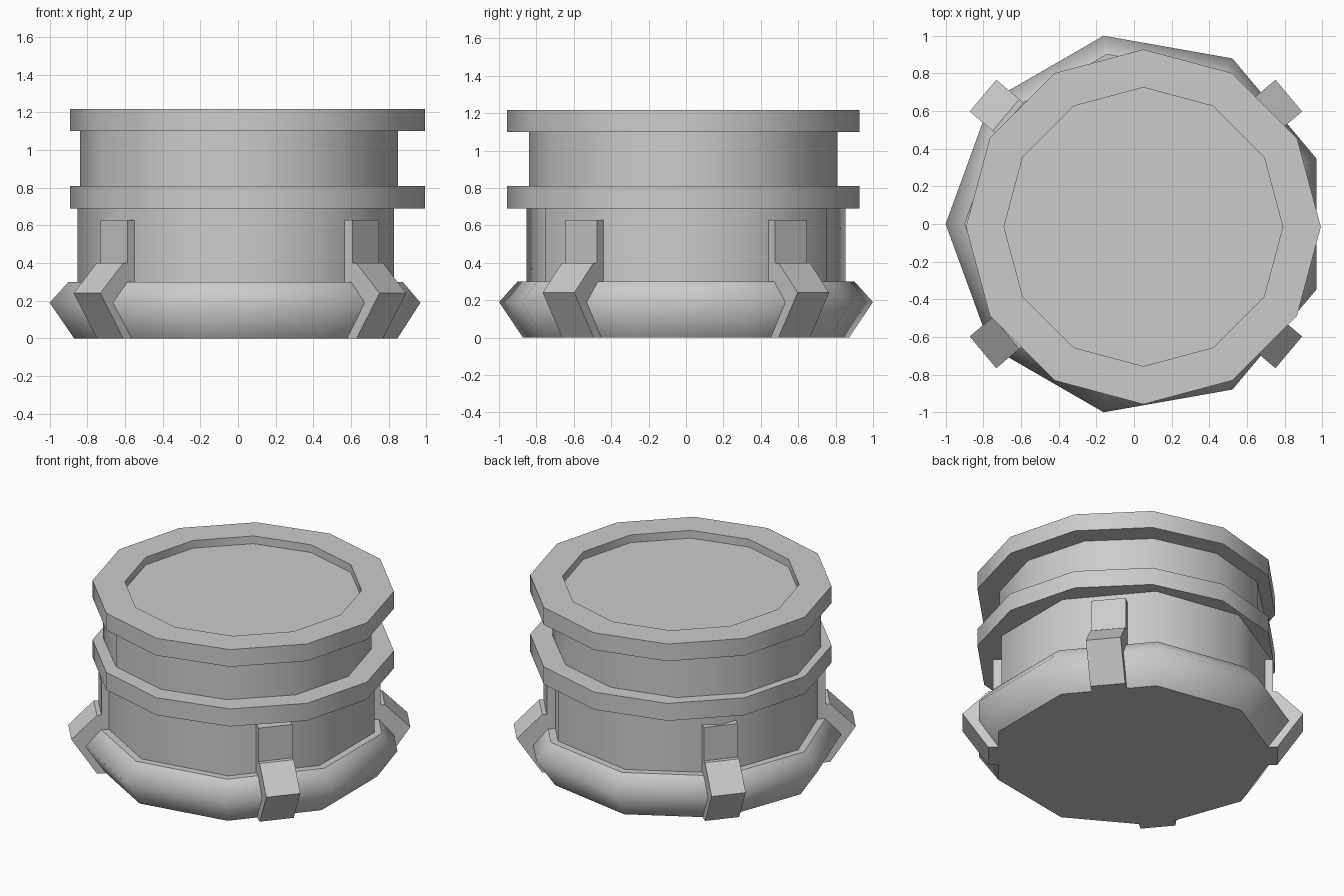
import bpy, bmesh
from math import sin, cos, pi, radians
from mathutils import Matrix

cube = bpy.data.objects.get("Cube")
if cube:
    bpy.data.objects.remove(cube)

GREY = 0.6
grey = bpy.data.materials.new("plain_grey")
grey.use_nodes = True
grey.diffuse_color = (GREY, GREY, GREY, 1)
bsdf = next(n for n in grey.node_tree.nodes if n.type == 'BSDF_PRINCIPLED')
bsdf.inputs["Base Color"].default_value = (GREY, GREY, GREY, 1)


def finish(name, bm, smooth=False):
    bmesh.ops.recalc_face_normals(bm, faces=bm.faces)
    for f in bm.faces:
        # only the upright sides are smooth, caps stay flat
        f.smooth = smooth and abs(f.normal.z) < 0.9
    mesh = bpy.data.meshes.new(name)
    bm.to_mesh(mesh)
    bm.free()
    mesh.materials.append(grey)
    ob = bpy.data.objects.new(name, mesh)
    bpy.context.scene.collection.objects.link(ob)
    return ob


def turned(name, profile, sides, centre, phase=0.0, stretch_y=1.0):
    """Few-sided turned solid from (radius, z) points, capped at both ends."""
    bm = bmesh.new()
    rings = []
    for r, z in profile:
        angles = [phase + 2 * pi * i / sides for i in range(sides)]
        rings.append([bm.verts.new((centre[0] + r * cos(a),
                                    centre[1] + r * sin(a) * stretch_y, z)) for a in angles])
    for low, high in zip(rings, rings[1:]):
        for i in range(sides):
            j = (i + 1) % sides
            bm.faces.new((low[i], low[j], high[j], high[i]))
    bm.faces.new(rings[0])
    bm.faces.new(rings[-1])
    return finish(name, bm, smooth=True)


BASE = (0.015, 0)
RIM = (0.05, -0.015)

# Nine-sided base and lower drum
turned("base_ring", [(0.885, 0), (1.015, 0.19), (0.915, 0.30)], 9, BASE, pi)
turned("lower_drum", [(0.866, 0.25), (0.866, 0.70)], 9, BASE, pi)

# Twelve-sided flanges and upper drum, the top one with a shallow recess
turned("middle_flange", [(0.942, 0.69), (0.942, 0.81)], 12, RIM)
turned("upper_drum", [(0.844, 0.80), (0.844, 1.11)], 12, (0.005, -0.015), 0, 0.976)
turned("top_flange", [(0.942, 1.10), (0.942, 1.218), (0.74, 1.218), (0.74, 1.165)], 12, RIM)

# Bent clamps around the base
CLAMP = [(0.78, 0), (0.90, 0), (1.06, 0.24), (0.90, 0.40),
         (0.872, 0.40), (0.872, 0.63), (0.78, 0.63)]
HALF_WIDTH = 0.11


def clamp(name, angle):
    bm = bmesh.new()
    face = bm.faces.new([bm.verts.new((r, -HALF_WIDTH, z)) for r, z in CLAMP])
    out = bmesh.ops.extrude_face_region(bm, geom=[face])
    moved = [v for v in out["geom"] if isinstance(v, bmesh.types.BMVert)]
    bmesh.ops.translate(bm, verts=moved, vec=(0, 2 * HALF_WIDTH, 0))
    bm.transform(Matrix.Translation((0.01, 0, 0)) @ Matrix.Rotation(radians(angle), 4, 'Z'))
    finish(name, bm)


for side, angle in (("back_left", 40), ("back_right", 140),
                    ("front_right", 220), ("front_left", 320)):
    clamp(side + "_clamp", angle)
